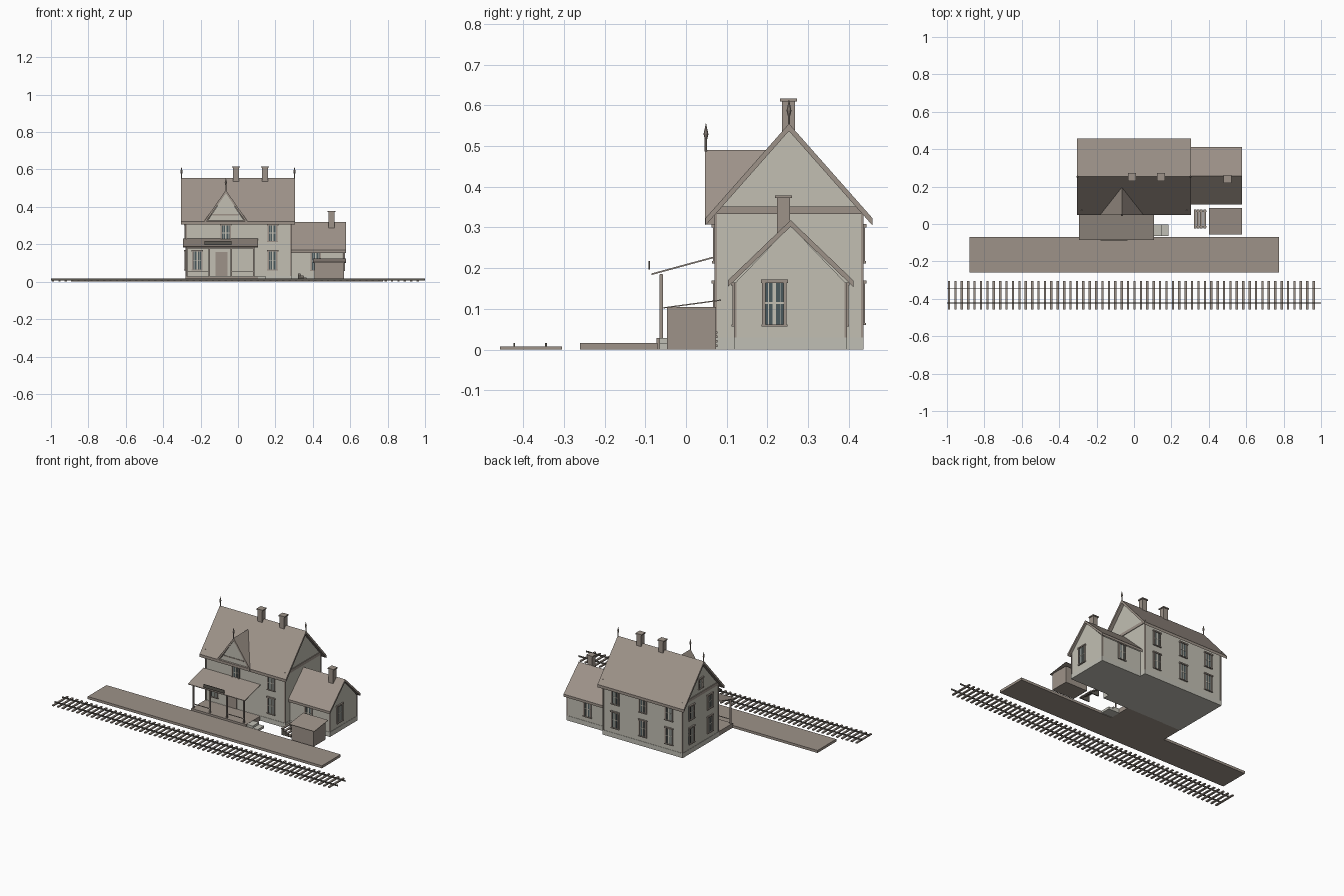
import bpy, bmesh, math
from mathutils import Matrix, Vector

if "Cube" in bpy.data.objects:
    bpy.data.objects.remove(bpy.data.objects["Cube"])


def material(name, rgb):
    m = bpy.data.materials.new(name)
    m.use_nodes = True
    m.diffuse_color = (*rgb, 1)
    m.node_tree.nodes["Principled BSDF"].inputs["Base Color"].default_value = (*rgb, 1)
    return m


WALL = material("pale wall", (0.54, 0.52, 0.45))
STONE = material("pale stone", (0.53, 0.52, 0.46))
BROWN = material("brown timber", (0.34, 0.29, 0.25))
DARK = material("dark timber", (0.11, 0.1, 0.085))
GLASS = material("window glass", (0.07, 0.1, 0.11))


def finish(name, bm, *mats):
    bmesh.ops.recalc_face_normals(bm, faces=bm.faces)
    me = bpy.data.meshes.new(name)
    bm.to_mesh(me)
    bm.free()
    for m in mats:
        me.materials.append(m)
    ob = bpy.data.objects.new(name, me)
    bpy.context.collection.objects.link(ob)
    return ob


def add_box(bm, x, y, z, slot=0):
    """Box from (low, high) pairs."""
    mid = Vector([(a + b) / 2 for a, b in (x, y, z)])
    size = [abs(b - a) for a, b in (x, y, z)]
    verts = bmesh.ops.create_cube(bm, size=1, matrix=Matrix.Translation(mid) @ Matrix.Diagonal((*size, 1)))["verts"]
    for f in {f for v in verts for f in v.link_faces}:
        f.material_index = slot


def boxes(name, mat, *items):
    bm = bmesh.new()
    for it in items:
        add_box(bm, *it)
    return finish(name, bm, mat)


def extrude(name, mat, outline, axis, lo, hi):
    """Prism of an (across, z) outline along the x or y axis."""
    bm = bmesh.new()
    place = (lambda a, z: (lo, a, z)) if axis == "x" else (lambda a, z: (a, lo, z))
    face = bm.faces.new([bm.verts.new(place(a, z)) for a, z in outline])
    new = bmesh.ops.extrude_face_region(bm, geom=[face])["geom"]
    step = Vector((hi - lo, 0, 0)) if axis == "x" else Vector((0, hi - lo, 0))
    bmesh.ops.translate(bm, vec=step, verts=[v for v in new if isinstance(v, bmesh.types.BMVert)])
    return finish(name, bm, mat)


def gable_roof(name, axis, mid, half, eave, ridge, thick, lo, hi):
    top = [(mid - half, eave), (mid, ridge), (mid + half, eave)]
    extrude(name, BROWN, top + [(a, z - thick) for a, z in reversed(top)], axis, lo, hi)


def gable_walls(name, axis, lo_a, hi_a, base, eave, ridge, lo, hi):
    mid = (lo_a + hi_a) / 2
    extrude(name, WALL, [(lo_a, base), (hi_a, base), (hi_a, eave), (mid, ridge), (lo_a, eave)], axis, lo, hi)


def window(name, side, u, wall, z0, z1, w=0.055):
    """Framed sash window, built facing -y and turned to its wall."""
    bm = bmesh.new()
    h, t, zm = w / 2, 0.008, (z0 + z1) / 2
    add_box(bm, (-h, h), (-0.001, 0.004), (z0, z1), 2)
    for s in (-1, 1):
        add_box(bm, (s * h, s * (h - t)), (-0.006, 0.004), (z0, z1))
    add_box(bm, (-h - 0.003, h + 0.003), (-0.009, 0.004), (z1 - t, z1))
    add_box(bm, (-h - 0.002, h + 0.002), (-0.008, 0.004), (z0, z0 + 0.005))
    add_box(bm, (-0.004, 0.004), (-0.004, 0.004), (z0, z1 - t), 1)
    add_box(bm, (-h + t, h - t), (-0.0035, 0.004), (zm - 0.002, zm + 0.002), 1)
    for s in (-1, 1):
        x = s * h * 0.48
        add_box(bm, (x - 0.001, x + 0.001), (-0.003, 0.004), (z0, z1 - t), 1)
    ob = finish(name, bm, BROWN, WALL, GLASS)
    turn = {"front": 0, "left": 90, "back": 180, "right": -90}[side]
    ob.rotation_euler.z = math.radians(turn)
    ob.location = (u, wall, 0) if side in ("front", "back") else (wall, u, 0)


# Main house
X0, X1, Y0, Y1 = -0.28, 0.283, 0.072, 0.434
gable_walls("house_walls", "x", Y0, Y1, 0.03, 0.335, 0.541, X0, X1)
gable_roof("house_roof", "x", 0.253, 0.205, 0.323, 0.555, 0.018, -0.305, 0.305)
boxes("house_foundation", STONE, ((X0 - 0.002, X1 + 0.002), (Y0 - 0.002, Y1 + 0.002), (0, 0.03)))
boxes("gable_belts", BROWN, *[((x - 0.004, x + 0.004), (Y0, Y1), (0.333, 0.352)) for x in (X0, X1)])
boxes("house_corner_boards", BROWN, *[((x - 0.004, x + 0.004), (y - 0.003, y + 0.003), (0.03, 0.333))
                                      for x in (X0 + 0.002, X1 - 0.002) for y in (Y0 + 0.001, Y1 - 0.001)])

# Side wing
gable_walls("wing_walls", "x", 0.12, 0.393, 0.03, 0.163, 0.304, X1 - 0.01, 0.565)
gable_roof("wing_roof", "x", 0.257, 0.154, 0.17, 0.318, 0.016, X1, 0.578)
boxes("wing_foundation", STONE, ((X1, 0.567), (0.118, 0.395), (0, 0.03)))
boxes("wing_corner_boards", BROWN, *[((0.559, 0.567), (y - 0.003, y + 0.003), (0.03, 0.165)) for y in (0.121, 0.392)])

# Front cross gable
GX = -0.065
gable_walls("front_gable_wall", "y", GX - 0.098, GX + 0.098, 0.318, 0.325, 0.475, 0.052, 0.19)
gable_roof("front_gable_roof", "y", GX, 0.115, 0.325, 0.49, 0.018, 0.047, 0.198)
boxes("front_gable_collar", BROWN, ((GX - 0.07, GX + 0.07), (0.049, 0.053), (0.355, 0.361)))

# Chimneys with caps
for name, x, y, z0, z1 in (("chimney_1", -0.01, 0.252, 0.5, 0.617), ("chimney_2", 0.145, 0.252, 0.5, 0.617),
                           ("wing_chimney", 0.5, 0.24, 0.25, 0.379)):
    boxes(name, BROWN, ((x - 0.016, x + 0.016), (y - 0.016, y + 0.016), (z0, z1 - 0.007)),
          ((x - 0.021, x + 0.021), (y - 0.021, y + 0.021), (z1 - 0.007, z1)))

# Roof finials
for name, x, y, z in (("finial_right", -0.302, 0.253, 0.545), ("finial_left", 0.302, 0.253, 0.545),
                      ("finial_front", GX, 0.049, 0.487)):
    bm = bmesh.new()
    for r0, r1, a, b in ((0.003, 0.003, 0, 0.03), (0.003, 0.006, 0.03, 0.042), (0.006, 0.0005, 0.042, 0.068)):
        bmesh.ops.create_cone(bm, cap_ends=True, segments=8, radius1=r0, radius2=r1, depth=b - a,
                              matrix=Matrix.Translation((x, y, z + (a + b) / 2)))
    finish(name, bm, BROWN)

# Windows
LOW, HIGH = (0.06, 0.17), (0.212, 0.308)
window("window_front_porch", "front", -0.218, Y0, *LOW)
window("window_front_lower", "front", 0.185, Y0, *LOW)
window("window_front_upper", "front", 0.185, Y0, *HIGH)
window("window_front_middle", "front", GX, Y0, *HIGH)
for i, x in enumerate((-0.185, 0.0, 0.195)):
    window(f"window_back_lower_{i}", "back", x, Y1, *LOW)
    window(f"window_back_upper_{i}", "back", x, Y1, *HIGH)
for i, y in enumerate((0.16, 0.345)):
    window(f"window_right_lower_{i}", "right", y, X0, *LOW)
    window(f"window_right_upper_{i}", "right", y, X0, *HIGH)
window("window_attic", "right", 0.253, X0, 0.375, 0.445, 0.045)
window("window_wing_side", "left", 0.217, 0.565, 0.057, 0.172, 0.06)
window("window_wing_front", "front", 0.415, 0.12, 0.057, 0.165)
window("window_wing_back", "back", 0.42, 0.393, 0.057, 0.165)

# Porch
boxes("porch_deck", BROWN, ((-0.28, 0.108), (-0.072, Y0), (0, 0.029)))
boxes("front_door", BROWN, ((-0.12, -0.057), (Y0 - 0.004, Y0 + 0.004), (0.03, 0.16)))
posts = [-0.273 + 0.119 * i for i in range(4)]
boxes("porch_posts", BROWN, *[((x - 0.004, x + 0.004), (-0.065, -0.057), (0.029, 0.185)) for x in posts])
boxes("porch_rails", BROWN, *[((posts[i], posts[i + 1]), (-0.0625, -0.0595), (0.054, 0.058)) for i in (0, 2)])
boxes("porch_beam", BROWN, ((-0.277, 0.088), (-0.064, -0.058), (0.177, 0.186)))
extrude("porch_roof", BROWN, [(-0.085, 0.187), (0.073, 0.23), (0.073, 0.226), (-0.085, 0.183)], "x", -0.295, 0.108)
boxes("plain_sign_board", DARK, ((-0.178, -0.035), (-0.092, -0.088), (0.197, 0.218)))
boxes("porch_steps", STONE, ((0.108, 0.15), (-0.065, -0.002), (0, 0.028)),
      ((0.15, 0.185), (-0.065, -0.002), (0, 0.015)))

# Storage shed with sloping lid
boxes("shed_body", BROWN, ((0.41, 0.566), (-0.047, 0.074), (0, 0.105)))
extrude("shed_lid", BROWN, [(-0.055, 0.104), (0.086, 0.123), (0.086, 0.12), (-0.055, 0.101)], "x", 0.4, 0.577)

# Loose wooden steps beside the wing
boxes("yard_steps", BROWN, *[((0.32 + 0.017 * i, 0.333 + 0.017 * i), (-0.025, 0.078), (0.039 - 0.011 * i, 0.045 - 0.011 * i))
                             for i in range(4)])
boxes("yard_step_stringers", DARK, *[((0.32 + 0.017 * i, 0.337 + 0.017 * i), (y, y + 0.006), (0, 0.039 - 0.011 * i))
                                     for i in range(4) for y in (-0.018, 0.065)])

# Platform and railway track
boxes("platform", BROWN, ((-0.88, 0.775), (-0.26, -0.07), (0, 0.016)))
boxes("track_sleepers", BROWN, *[((-0.995 + 0.0342 * i, -0.983 + 0.0342 * i), (-0.457, -0.305), (0, 0.007))
                                 for i in range(58)])
boxes("track_rails", DARK, *[((-1, 1), (y - 0.002, y + 0.002), (0.007, 0.016)) for y in (-0.422, -0.344)])
